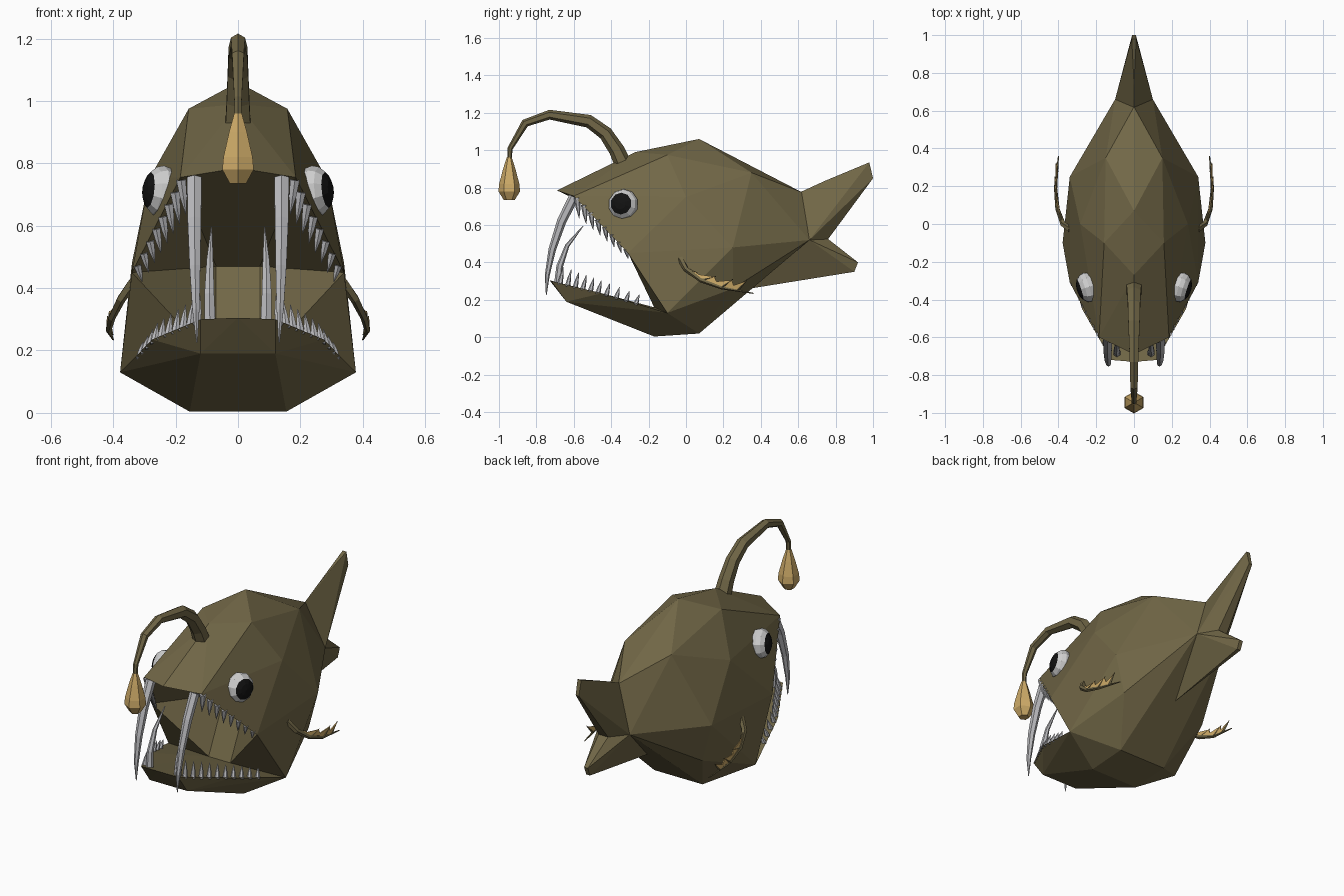
import bpy, bmesh, math
from mathutils import Vector as V

if "Cube" in bpy.data.objects:
    bpy.data.objects.remove(bpy.data.objects["Cube"])


def material(name, rgb):
    m = bpy.data.materials.new(name)
    m.diffuse_color = (*rgb, 1)
    m.use_nodes = True
    m.node_tree.nodes["Principled BSDF"].inputs["Base Color"].default_value = m.diffuse_color
    return m


OLIVE = material("olive skin", (0.165, 0.135, 0.062))
AMBER = material("amber glow", (0.62, 0.41, 0.14))
TOOTH = material("tooth grey", (0.50, 0.50, 0.52))
EYE = material("eye white", (0.62, 0.62, 0.62))
BLACK = material("pupil black", (0.006, 0.006, 0.006))


def finish(bm, name, *mats):
    bmesh.ops.recalc_face_normals(bm, faces=bm.faces[:])
    me = bpy.data.meshes.new(name)
    bm.to_mesh(me)
    bm.free()
    for m in mats:
        me.materials.append(m)
    ob = bpy.data.objects.new(name, me)
    bpy.context.collection.objects.link(ob)
    return ob


def flip(p, s):
    return V((p[0] * s, p[1], p[2]))


def both(points):
    """Points plus their mirror images, without doubling the middle ones."""
    return [flip(p, 1) for p in points] + [flip(p, -1) for p in points if p[0] > 0]


def hull(bm, points):
    verts = [bm.verts.new(p) for p in both(points)]
    res = bmesh.ops.convex_hull(bm, input=verts)
    loose = [v for v in verts if v.is_valid and not v.link_faces]
    bmesh.ops.delete(bm, geom=loose, context='VERTS')


def tube(bm, path, radii, sides=6):
    """Tapered tube along a path, closed at both ends."""
    path = [V(p) for p in path]
    rings = []
    for i, p in enumerate(path):
        t = (path[min(i + 1, len(path) - 1)] - path[max(i - 1, 0)]).normalized()
        a = t.cross(V((1, 0, 0))).normalized()
        b = t.cross(a)
        rings.append([bm.verts.new(p + radii[i] * (a * math.cos(q) + b * math.sin(q)))
                      for q in (math.tau * k / sides for k in range(sides))])
    for r, n in zip(rings, rings[1:]):
        for k in range(sides):
            j = (k + 1) % sides
            bm.faces.new((r[k], r[j], n[j], n[k]))
    bm.faces.new(rings[0])
    bm.faces.new(rings[-1])


# Body: faceted hull, opened at the mouth, with a throat cavity
rim = [(0, -.69, .785), (.185, -.60, .755), (.34, -.31, .45), (.378, -.10, .13),
       (.275, -.45, .235), (.12, -.72, .30), (0, -.73, .305)]
shell = [(0, -.27, .99), (0, .07, 1.06), (0, .62, .775), (.158, -.10, .975),
         (.15, .35, .88), (.285, 0, .75), (.34, .25, .48), (.28, .25, .26),
         (.10, .66, .52), (.12, .33, .25), (.155, .07, .02), (.155, -.17, .004),
         (.12, -.64, .19)]
bm = bmesh.new()
hull(bm, rim + shell)
rim_all = both(rim)
on_rim = lambda v: any((v.co - r).length < 1e-4 for r in rim_all)
bmesh.ops.delete(bm, geom=[f for f in bm.faces if all(on_rim(v) for v in f.verts)],
                 context='FACES_ONLY')
bmesh.ops.delete(bm, geom=[e for e in bm.edges if not e.link_faces], context='EDGES')
k0, k1, k2, k3, k4, k5, k6 = rim
T, T0, F, F0 = (.07, -.02, .47), (0, -.02, .47), (.07, -.17, .16), (0, -.17, .16)
for s in (1, -1):
    for face in ((k0, k1, T, T0), (k1, k2, T), (T, k2, F), (k2, k3, F), (k3, k4, F),
                 (k4, k5, F), (k5, k6, F0, F), (T, F, F0, T0)):
        bm.faces.new([bm.verts.new(flip(p, s)) for p in face])
bmesh.ops.remove_doubles(bm, verts=bm.verts[:], dist=1e-4)
finish(bm, "body", OLIVE)

# Tail lobes
bm = bmesh.new()
hull(bm, [(0, .60, .77), (.10, .66, .52), (0, .62, .78), (0, .74, .835), (.055, .76, .66),
          (.012, .98, .935), (.01, 1.0, .85), (.03, .76, .525)])
finish(bm, "upper_tail_lobe", OLIVE)
bm = bmesh.new()
hull(bm, [(0, .34, .26), (.10, .66, .52), (0, .58, .38), (.02, .68, .35),
          (.012, .90, .35), (.012, .92, .40), (.03, .76, .525)])
finish(bm, "lower_tail_lobe", OLIVE)

# Eyes: flattened spheres turned outward, pupil on the cap faces
bm = bmesh.new()
for s in (1, -1):
    axis = V((.90 * s, -.28, .10)).normalized()
    new = bmesh.ops.create_uvsphere(bm, u_segments=10, v_segments=8, radius=.083)["verts"]
    for f in {f for v in new for f in v.link_faces}:
        f.material_index = 1 if f.calc_center_median().z > .056 else 0
    q = axis.to_track_quat('Z', 'Y')
    for v in new:
        v.co = q @ V((v.co.x, v.co.y, v.co.z * .72)) + V((.245 * s, -.335, .71))
finish(bm, "eyes", EYE, BLACK)

# Long curved fangs
bm = bmesh.new()
for s in (1, -1):
    tube(bm, [flip(p, s) for p in ((.14, -.60, .75), (.14, -.665, .62), (.138, -.715, .47),
                                   (.135, -.742, .33), (.132, -.747, .225))],
         (.027, .025, .02, .013, .002))
    tube(bm, [flip(p, s) for p in ((.09, -.685, .28), (.092, -.675, .38), (.09, -.635, .49),
                                   (.085, -.55, .595))], (.021, .018, .012, .002))
finish(bm, "fangs", TOOTH)

# Small teeth along both lips
bm = bmesh.new()
for s in (1, -1):
    for i in range(8):
        u = .06 + .90 * i / 7
        p = V(k1).lerp(V(k2), u) + V((-.012, 0, .01))
        size = .115 - .065 * u
        tip = p + V((-.015, .012, -size))
        tube(bm, [flip(p, s), flip(p.lerp(tip, .5), s), flip(tip, s)],
             (.018 - .005 * u, .013 - .004 * u, .001))
    for i in range(10):
        u = .15 + 1.35 * i / 9
        p = V(k5).lerp(V(k4), u) if u < 1 else V(k4).lerp(V(k3), u - 1)
        p += V((-.012, .005, -.01))
        size = .10 - .03 * u
        tip = p + V((-.01, .02, size))
        tube(bm, [flip(p, s), flip(p.lerp(tip, .5), s), flip(tip, s)], (.015, .010, .001))
finish(bm, "small_teeth", TOOTH)

# Lure stalk and glowing bulb
bm = bmesh.new()
tube(bm, [(0, -.325, .90), (0, -.37, 1.0), (0, -.43, 1.09), (0, -.52, 1.155), (0, -.73, 1.19),
          (0, -.86, 1.145), (0, -.94, 1.01), (0, -.945, .94)],
     (.048, .042, .038, .035, .026, .022, .014, .012))
finish(bm, "lure_stalk", OLIVE)
bm = bmesh.new()
tube(bm, [(0, -.945, z) for z in (.96, .90, .82, .78, .735)], (.014, .033, .054, .058, .03))
finish(bm, "lure_bulb", AMBER)

# Pectoral fins: bony spine, rays and amber web
spine = [(.335, -.03, .42), (.375, .0, .365), (.405, .08, .305), (.415, .19, .265),
         (.40, .36, .235)]
tips = [(.395, .06, .345), (.412, .16, .325), (.418, .25, .31), (.412, .325, .305)]
roots = [V(spine[1]), V(spine[2]), V(spine[3]), V(spine[3]).lerp(V(spine[4]), .5)]
bones, web = bmesh.new(), bmesh.new()
for s in (1, -1):
    tube(bones, [flip(p, s) for p in spine], (.018, .015, .012, .009, .003), 5)
    for r, t in zip(roots, tips):
        tube(bones, [flip(r, s), flip(t, s)], (.008, .002), 4)
    for i in range(3):
        notch = (V(tips[i]) + V(tips[i + 1])) / 2 * .4 + (roots[i] + roots[i + 1]) / 2 * .6
        outline = [roots[i], V(tips[i]).lerp(roots[i], .1), notch,
                   V(tips[i + 1]).lerp(roots[i + 1], .1), roots[i + 1]]
        web.faces.new([web.verts.new(flip(p, s)) for p in outline])
finish(bones, "pectoral_fin_bones", OLIVE)
ob = finish(web, "pectoral_fin_web", AMBER)
mod = ob.modifiers.new("thickness", 'SOLIDIFY')
mod.thickness, mod.offset = .006, 0
